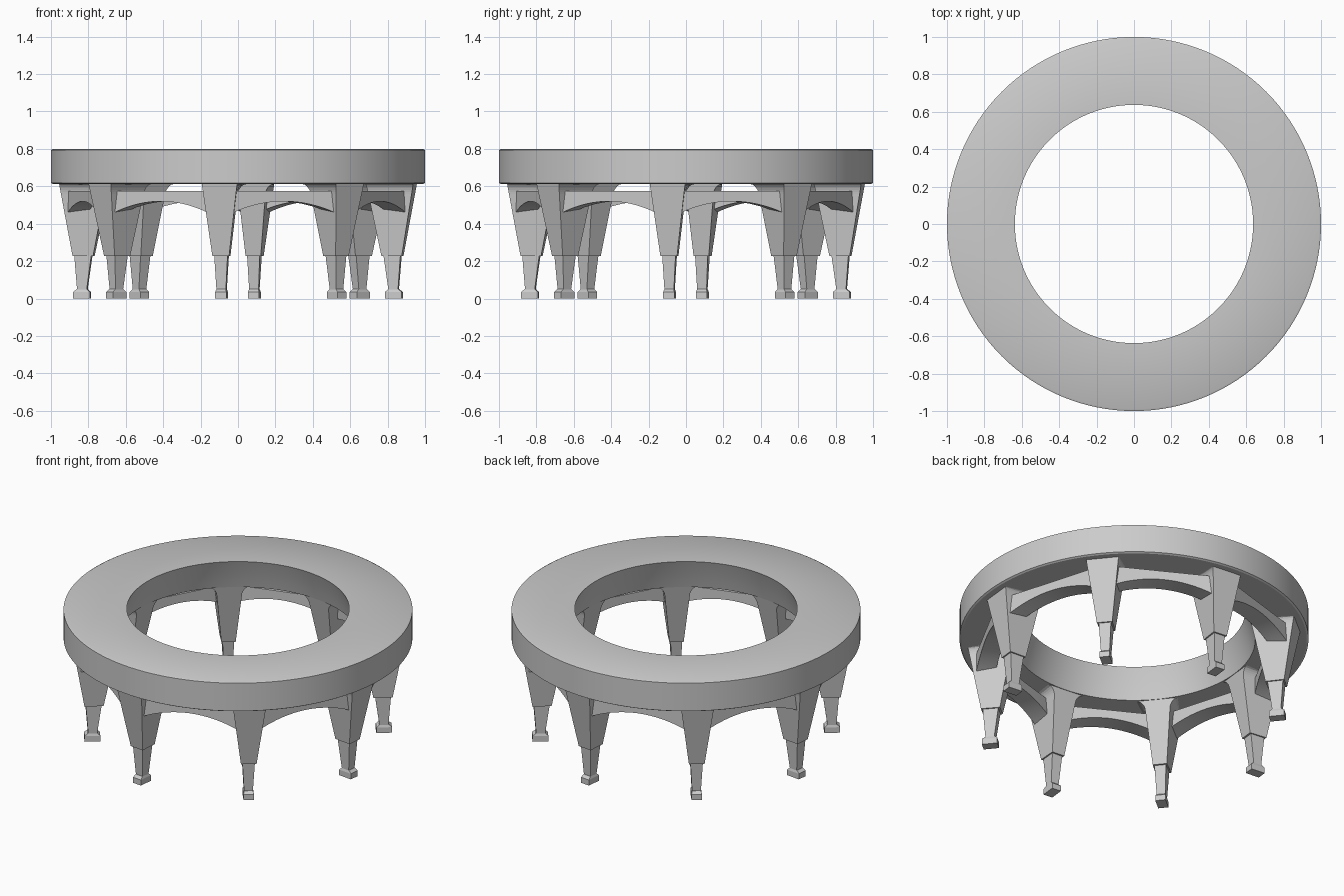
import bpy, bmesh, math

if "Cube" in bpy.data.objects:
    bpy.data.objects.remove(bpy.data.objects["Cube"])

N_LEGS = 8
OFFSET = math.radians(-6)


def make_object(name, bm, smooth=False):
    bmesh.ops.recalc_face_normals(bm, faces=bm.faces)
    me = bpy.data.meshes.new(name)
    bm.to_mesh(me)
    bm.free()
    ob = bpy.data.objects.new(name, me)
    bpy.context.collection.objects.link(ob)
    if smooth:
        bpy.ops.object.select_all(action='DESELECT')
        ob.select_set(True)
        bpy.context.view_layer.objects.active = ob
        bpy.ops.object.shade_smooth_by_angle(angle=math.radians(28))
    return ob


def lathe(name, profile, seg):
    bm = bmesh.new()
    rings = [[bm.verts.new((r * math.cos(2 * math.pi * i / seg),
                            r * math.sin(2 * math.pi * i / seg), z))
              for r, z in profile] for i in range(seg)]
    n = len(profile)
    for i in range(seg):
        a, b = rings[i], rings[(i + 1) % seg]
        for j in range(n):
            k = (j + 1) % n
            bm.faces.new((a[j], b[j], b[k], a[k]))
    return make_object(name, bm, True)


def loft(bm, levels):
    """levels: z, inner radius, outer radius, inner half width, outer half width"""
    rows = [[bm.verts.new(p) for p in ((ri, -wi, z), (ro, -wo, z), (ro, wo, z), (ri, wi, z))]
            for z, ri, ro, wi, wo in levels]
    for a, b in zip(rows, rows[1:]):
        for j in range(4):
            k = (j + 1) % 4
            bm.faces.new((a[j], a[k], b[k], b[j]))
    bm.faces.new(rows[0][::-1])
    bm.faces.new(rows[-1])


# Ring top: thin chamfer outside, inner wall sloping outward towards the legs
lathe("table_ring", [(0.695, 0.612), (0.99, 0.612), (1.0, 0.618),
                     (1.0, 0.794), (0.99, 0.799), (0.637, 0.8),
                     (0.646, 0.775), (0.664, 0.72), (0.681, 0.665)], 128)

# Upper leg levels: straight taper, flared into the ring on the inner face
upper = []
for z in (0.228, 0.56, 0.57, 0.58, 0.59, 0.60, 0.608, 0.614):
    t = (z - 0.228) / 0.386
    f = max(0.0, (z - 0.56) / 0.054)
    flare = 0.05 * (1 - math.sqrt(max(0.0, 1 - f * f)))
    upper.append((z, 0.775 - 0.078 * t, 0.885 + 0.067 * t,
                  0.041 + 0.037 * t + flare, 0.045 + 0.05 * t))

# Lower leg and foot block
lower = [(0.04, 0.812, 0.862, 0.025, 0.025), (0.235, 0.785, 0.877, 0.034, 0.036)]
foot = [(0.0, 0.793, 0.883, 0.03, 0.03), (0.035, 0.793, 0.883, 0.03, 0.03),
        (0.05, 0.81, 0.865, 0.025, 0.025)]

for i in range(N_LEGS):
    ang = OFFSET + i * 2 * math.pi / N_LEGS
    for part, levels in (("upper_leg", upper), ("lower_leg", lower), ("foot", foot)):
        bm = bmesh.new()
        loft(bm, levels)
        make_object(f"{part}_{i + 1}", bm).rotation_euler.z = ang

    # Arched brace running straight to the next leg
    bm = bmesh.new()
    rows = []
    steps = 16
    for s in range(steps + 1):
        u = -1 + 2 * s / steps
        y = 0.283 * u
        zb = 0.46 + 0.06 * (1 - u * u)
        rows.append([bm.verts.new(p) for p in ((0.755, y, zb), (0.866, y, zb),
                                               (0.866, y, 0.575), (0.755, y, 0.575))])
    for a, b in zip(rows, rows[1:]):
        for j in range(4):
            k = (j + 1) % 4
            bm.faces.new((a[j], a[k], b[k], b[j]))
    bm.faces.new(rows[0])
    bm.faces.new(rows[-1][::-1])
    make_object(f"arched_brace_{i + 1}", bm, True).rotation_euler.z = ang + math.pi / N_LEGS
